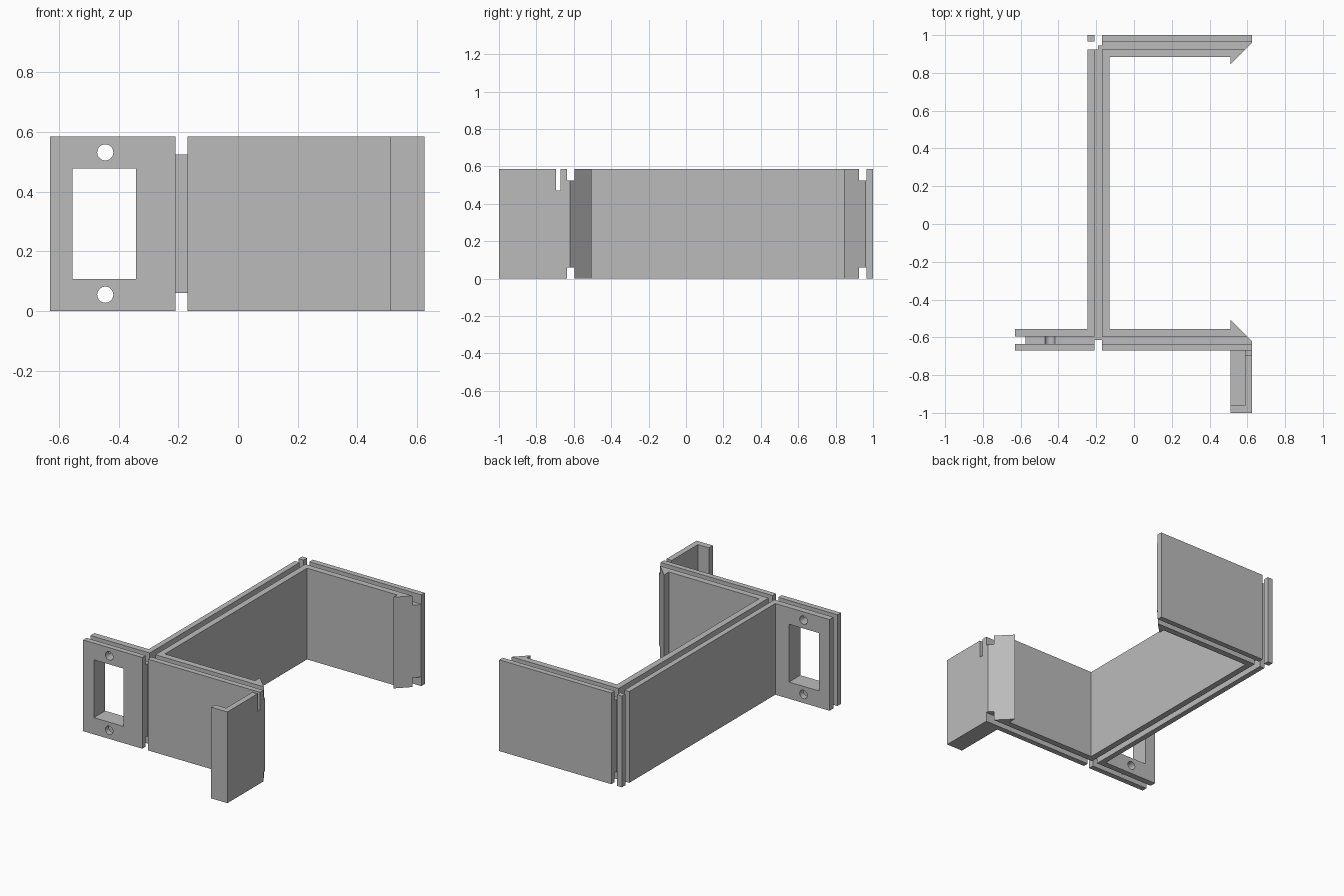
import bpy, bmesh, math
from mathutils import Matrix, Vector

cube = bpy.data.objects.get("Cube")
if cube:
    bpy.data.objects.remove(cube, do_unlink=True)

H = 0.585            # overall height
WEB = (0.06, 0.525)  # height range of the recessed middle layer

grey = bpy.data.materials.new("light grey")
grey.use_nodes = True
grey.diffuse_color = (0.5, 0.5, 0.5, 1)
grey.node_tree.nodes["Principled BSDF"].inputs["Base Color"].default_value = (0.5, 0.5, 0.5, 1)


def make(name, bm):
    bmesh.ops.recalc_face_normals(bm, faces=bm.faces)
    mesh = bpy.data.meshes.new(name)
    bm.to_mesh(mesh)
    bm.free()
    mesh.materials.append(grey)
    ob = bpy.data.objects.new(name, mesh)
    bpy.context.collection.objects.link(ob)
    return ob


def prism(name, outline, z0, z1):
    bm = bmesh.new()
    face = bm.faces.new([bm.verts.new((x, y, z0)) for x, y in outline])
    top = bmesh.ops.extrude_face_region(bm, geom=[face])["geom"]
    verts = [v for v in top if isinstance(v, bmesh.types.BMVert)]
    bmesh.ops.translate(bm, verts=verts, vec=Vector((0, 0, z1 - z0)))
    return make(name, bm)


def box(name, x0, x1, y0, y1, z0=-0.1, z1=0.7):
    return prism(name, [(x0, y0), (x1, y0), (x1, y1), (x0, y1)], z0, z1)


def drill(x, y, z, radius):
    bm = bmesh.new()
    bmesh.ops.create_cone(bm, cap_ends=True, segments=32, radius1=radius, radius2=radius, depth=0.3,
                          matrix=Matrix.Translation((x, y, z)) @ Matrix.Rotation(math.pi / 2, 4, "X"))
    return make("drill", bm)


def carve(ob, cutters):
    for cutter in cutters:
        cutter.hide_render = True
        mod = ob.modifiers.new("cut", "BOOLEAN")
        mod.operation = "DIFFERENCE"
        mod.solver = "EXACT"
        mod.object = cutter
    bpy.context.view_layer.update()
    result = bpy.data.meshes.new_from_object(ob.evaluated_get(bpy.context.evaluated_depsgraph_get()))
    ob.modifiers.clear()
    ob.data = result
    for cutter in cutters:
        bpy.data.objects.remove(cutter, do_unlink=True)
    bpy.ops.object.select_all(action="DESELECT")
    bpy.context.view_layer.objects.active = ob
    ob.select_set(True)
    bpy.ops.object.shade_smooth_by_angle(angle=math.radians(25))


# C-shaped bracket with snap hooks and a mounting tab, as one plan outline
bracket = prism("bracket", [
    (-0.63, -0.67), (0.625, -0.67), (0.625, -0.62), (0.51, -0.505), (0.51, -0.555),
    (-0.13, -0.555), (-0.13, 0.885), (0.51, 0.885), (0.51, 0.845), (0.625, 0.96),
    (0.625, 1), (-0.245, 1), (-0.245, -0.555), (-0.63, -0.555)], 0, H)

cutters = []
# Edge grooves along the top and bottom of every wall
for z0, z1 in ((-0.1, WEB[0]), (WEB[1], 0.7)):
    cutters += [box("groove", -0.8, 0.8, -0.635, -0.595, z0, z1),
                box("groove", -0.8, 0.8, 0.925, 0.965, z0, z1),
                box("groove", -0.21, -0.17, -1.2, 1.2, z0, z1)]
# Full-height slots at the corners and the tab end
cutters += [box("slot", -0.21, -0.17, -0.8, -0.615),
            box("slot", -0.8, -0.574, -0.635, -0.595),
            box("slot", -0.4, -0.19, 0.925, 0.965),
            box("slot", -0.21, -0.17, 0.945, 1.2)]
# Window and screw holes in the mounting tab
cutters.append(box("window", -0.554, -0.342, -0.8, -0.4, 0.107, 0.478))
cutters += [drill(-0.445, -0.61, z, 0.027) for z in (0.055, 0.532)]
carve(bracket, cutters)

# Hollow end flap with a floor and a notch beside the wall
flap = box("end_flap", 0.51, 0.625, -1, -0.67, 0, H)
carve(flap, [box("pocket", 0.4, 0.588, -0.96, -0.6, 0.04, 0.7),
             box("notch", 0.4, 0.8, -0.695, -0.6, 0.47, 0.7)])
